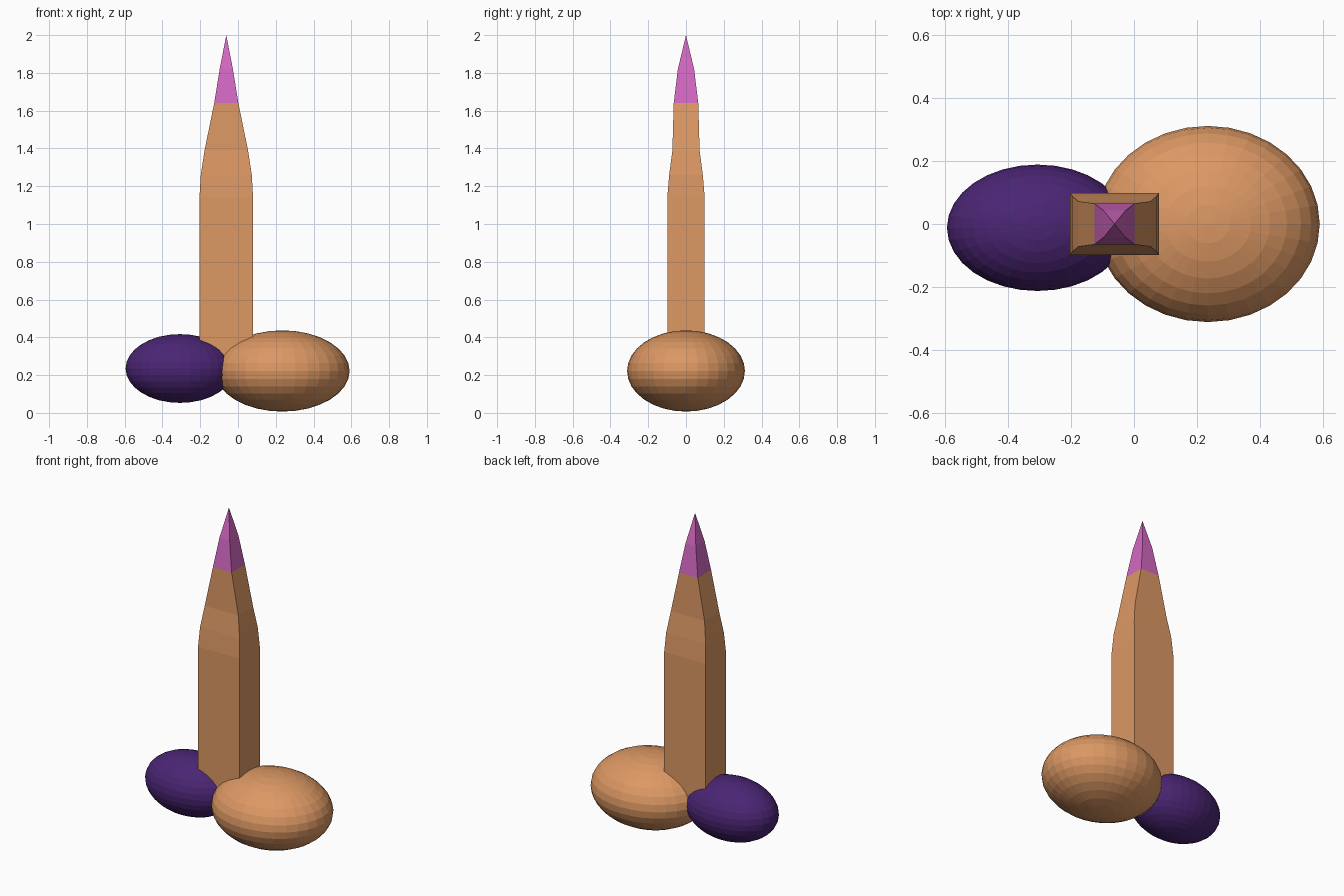
import bpy, bmesh
from mathutils import Matrix

if "Cube" in bpy.data.objects:
    bpy.data.objects.remove(bpy.data.objects["Cube"])


def material(name, rgb):
    m = bpy.data.materials.new(name)
    m.diffuse_color = (*rgb, 1)
    m.use_nodes = True
    m.node_tree.nodes["Principled BSDF"].inputs["Base Color"].default_value = m.diffuse_color
    return m


TAN = material("tan", (0.716, 0.314, 0.127))
PINK = material("pink", (0.66, 0.141, 0.546))
PURPLE = material("dark purple", (0.069, 0.018, 0.174))


def finish(bm, name, mats):
    bmesh.ops.recalc_face_normals(bm, faces=bm.faces[:])
    mesh = bpy.data.meshes.new(name)
    bm.to_mesh(mesh)
    bm.free()
    for m in mats:
        mesh.materials.append(m)
    ob = bpy.data.objects.new(name, mesh)
    bpy.context.collection.objects.link(ob)
    return ob


# Flat-faced ellipsoids at the base
def ellipsoid(name, centre, radii, mat):
    bm = bmesh.new()
    bmesh.ops.create_uvsphere(
        bm, u_segments=32, v_segments=16, radius=1,
        matrix=Matrix.Translation(centre) @ Matrix.Diagonal((*radii, 1)))
    return finish(bm, name, [mat])


ellipsoid("left_base_stone", (-0.307, -0.012, 0.235), (0.288, 0.201, 0.182), PURPLE)
ellipsoid("right_base_stone", (0.235, 0.0, 0.222), (0.356, 0.312, 0.215), TAN)

# Tapering rectangular column with a pointed tip: (z, half x, half y)
CX, TIP_Z, TIP_START = -0.062, 2.0, 1.64
rings = [(0.22, 0.142, 0.099), (1.14, 0.142, 0.099), (1.26, 0.135, 0.089),
         (1.39, 0.115, 0.072), (TIP_START, 0.064, 0.065), (1.82, 0.035, 0.043)]
bm = bmesh.new()
loops = [[bm.verts.new((CX + sx * hx, sy * hy, z))
          for sx, sy in ((-1, -1), (1, -1), (1, 1), (-1, 1))]
         for z, hx, hy in rings]
bm.faces.new(loops[0])
for low, high in zip(loops, loops[1:]):
    for i in range(4):
        j = (i + 1) % 4
        bm.faces.new((low[i], low[j], high[j], high[i]))
apex = bm.verts.new((CX, 0, TIP_Z))
for i in range(4):
    bm.faces.new((loops[-1][i], loops[-1][(i + 1) % 4], apex))

# Pink tip faces
for f in bm.faces:
    f.material_index = int(f.calc_center_median().z > TIP_START)
finish(bm, "pointed_column", [TAN, PINK])
